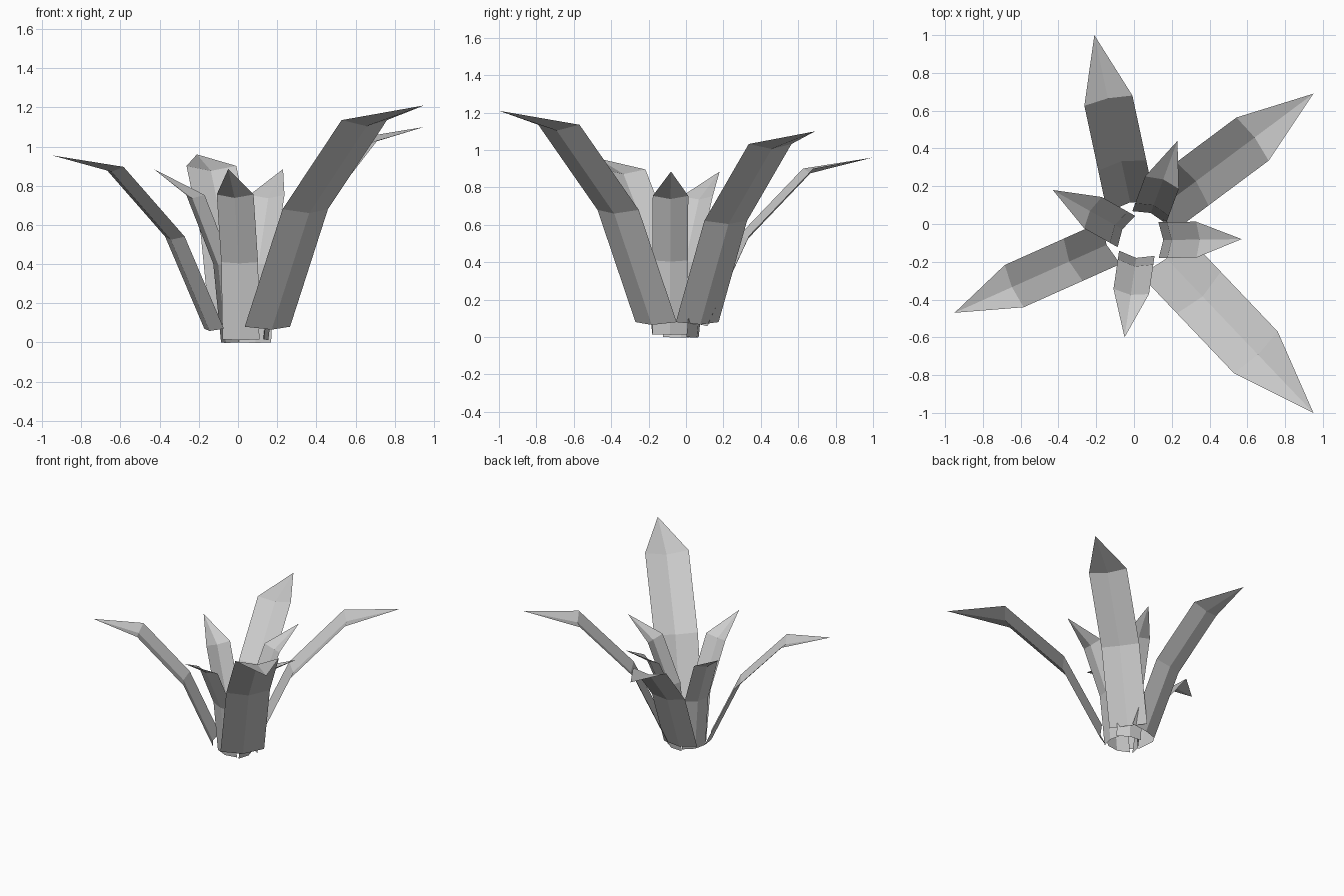
import bpy
import math
from mathutils import Vector

if "Cube" in bpy.data.objects:
    bpy.data.objects.remove(bpy.data.objects["Cube"])

# Side profiles: (outward distance, height) from base to tip at full size
LARGE = [(0, 0), (0.28, 0.60), (0.717, 1.055), (1.159, 1.13)]
SMALL = [(0, 0), (0.045, 0.395), (0.20, 0.74), (0.44, 0.87)]


def leaf(name, profile, tip, base, width, fold):
    """Folded blade: three-point rows along the profile, closed by a pointed tip."""
    tip, base = Vector(tip), Vector(base)
    flat = Vector((tip.x - base.x, tip.y - base.y, 0))
    out = flat.normalized()
    side = Vector((-out.y, out.x, 0))
    r_scale = flat.length / profile[-1][0]
    z_scale = (tip.z - base.z) / profile[-1][1]
    pts = [base + out * r * r_scale + Vector((0, 0, z * z_scale)) for r, z in profile]

    verts, faces = [], []
    for i, p in enumerate(pts[:-1]):
        tangent = (pts[i + 1] - p).normalized()
        if i:
            tangent += (p - pts[i - 1]).normalized()
        under = tangent.cross(side).normalized()
        if under.dot(out) < 0:
            under.negate()
        verts += [p - side * width / 2, p + under * fold, p + side * width / 2]
    verts.append(pts[-1])
    last = len(pts) - 2
    for i in range(last):
        for j in range(2):
            a = i * 3 + j
            faces.append((a, a + 1, a + 4, a + 3))
    for j in range(2):
        faces.append((last * 3 + j, last * 3 + j + 1, len(verts) - 1))

    mesh = bpy.data.meshes.new(name)
    mesh.from_pydata([tuple(v) for v in verts], [], faces)
    obj = bpy.data.objects.new(name, mesh)
    bpy.context.collection.objects.link(obj)


# Long outer leaves
leaf("outer_leaf_front_right", LARGE, (0.95, -1.00, 1.21), (0.15, -0.16, 0.08), 0.32, 0.035)
leaf("outer_leaf_back_right", LARGE, (0.95, 0.69, 1.10), (0.105, 0.06, 0.08), 0.285, 0.03)
leaf("outer_leaf_back", LARGE, (-0.21, 1.00, 0.96), (-0.015, 0.09, 0.07), 0.26, 0.028)
leaf("outer_leaf_left", LARGE, (-0.95, -0.47, 0.955), (-0.122, -0.10, 0.07), 0.245, 0.028)

# Short upright inner leaves
leaf("inner_leaf_front", SMALL, (-0.05, -0.60, 0.885), (0.015, -0.155, 0.015), 0.19, 0.025)
leaf("inner_leaf_right", SMALL, (0.57, -0.08, 0.885), (0.13, -0.085, 0.015), 0.19, 0.025)
leaf("inner_leaf_back", SMALL, (0.23, 0.44, 0.885), (0.08, 0.035, 0.0), 0.19, 0.025)
leaf("inner_leaf_left", SMALL, (-0.43, 0.18, 0.885), (-0.04, -0.04, 0.0), 0.19, 0.025)
